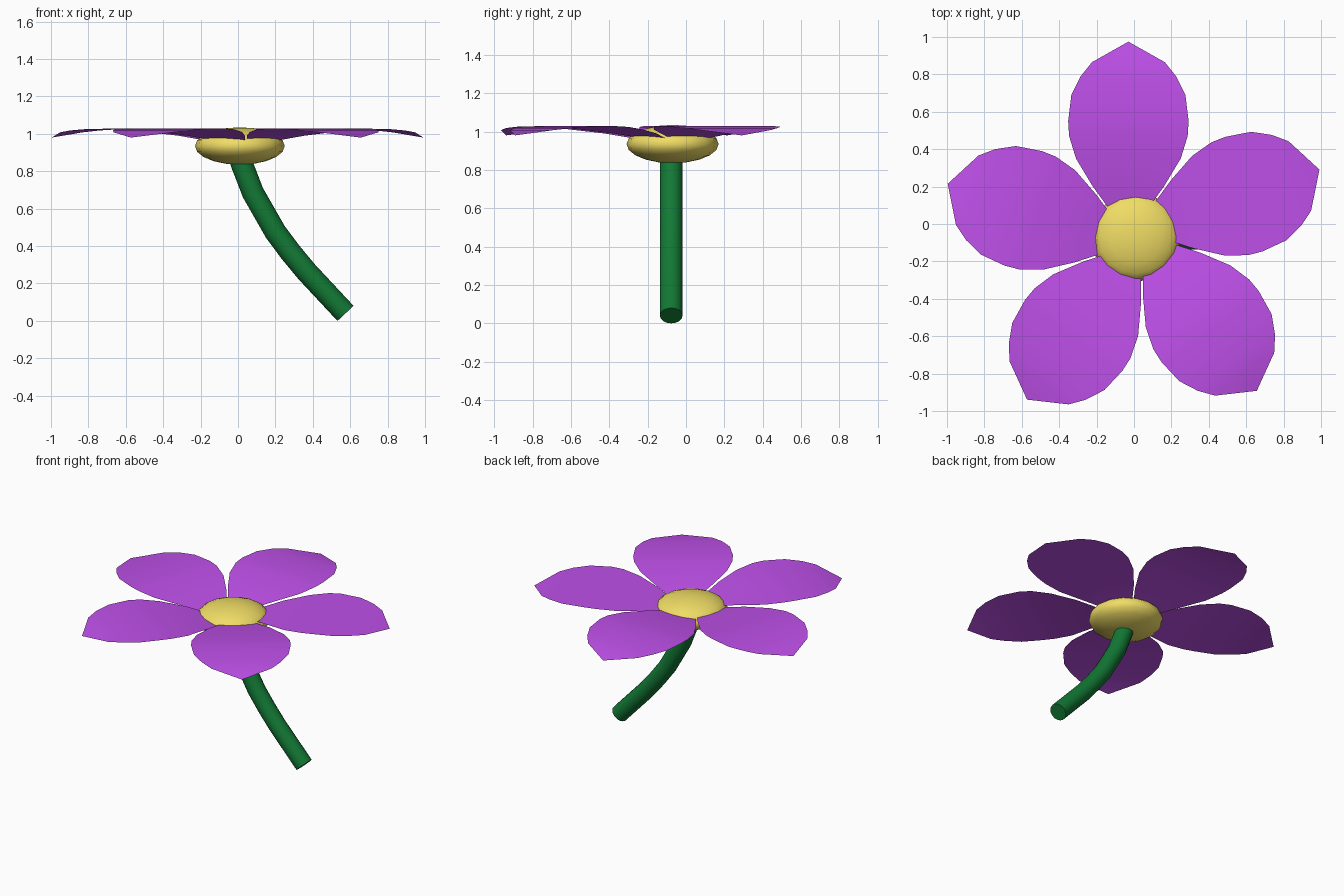
import bpy, bmesh, math
from mathutils import Vector, Matrix

if "Cube" in bpy.data.objects:
    bpy.data.objects.remove(bpy.data.objects["Cube"])

CENTRE = Vector((0.01, -0.07, 0))


def make_object(name, bm, colour):
    mesh = bpy.data.meshes.new(name)
    bm.to_mesh(mesh)
    bm.free()
    for p in mesh.polygons:
        p.use_smooth = True
    mat = bpy.data.materials.new(name + "_colour")
    mat.diffuse_color = colour
    mat.use_nodes = True
    mat.node_tree.nodes["Principled BSDF"].inputs["Base Color"].default_value = mat.diffuse_color
    mesh.materials.append(mat)
    ob = bpy.data.objects.new(name, mesh)
    bpy.context.collection.objects.link(ob)
    return ob


# Petals: (distance from centre, half width, height) rows, arched along the length
ROWS = [(0.06, 0.04, 0.945), (0.16, 0.11, 0.967), (0.27, 0.19, 0.99),
        (0.42, 0.28, 1.01), (0.54, 0.317, 1.024), (0.62, 0.322, 1.028),
        (0.76, 0.305, 1.025), (0.86, 0.255, 1.018), (0.935, 0.195, 1.008)]
TIP = (1.045, 0.98)
SIDE_SHIFT = 0.04
COLS = (-1, -0.5, 0, 0.5, 1)

for i in range(5):
    bm = bmesh.new()
    grid = [[bm.verts.new((u, SIDE_SHIFT + w * c, z)) for c in COLS]
            for u, w, z in ROWS]
    tip = bm.verts.new((TIP[0], SIDE_SHIFT, TIP[1]))
    for a, b in zip(grid, grid[1:]):
        for k in range(len(COLS) - 1):
            bm.faces.new((a[k], b[k], b[k + 1], a[k + 1]))
    for k in range(len(COLS) - 1):
        bm.faces.new((grid[-1][k], tip, grid[-1][k + 1]))
    turn = Matrix.Rotation(math.radians(90 + 72 * i), 4, 'Z')
    bm.transform(Matrix.Translation(CENTRE) @ turn)
    make_object(f"petal_{i + 1}", bm, (0.52, 0.08, 0.82, 1))

# Flower centre: flattened ball
bm = bmesh.new()
bmesh.ops.create_uvsphere(bm, u_segments=16, v_segments=10, radius=1)
bm.transform(Matrix.Translation(CENTRE + Vector((0, 0, 0.935)))
             @ Matrix.Diagonal((0.24, 0.24, 0.1, 1)))
make_object("flower_centre", bm, (0.87, 0.72, 0.13, 1))

# Stem: round tube swept along a gentle curve in the xz plane
PATH = [(-0.01, 0.93), (0.02, 0.84), (0.08, 0.685), (0.2, 0.475),
        (0.28, 0.368), (0.365, 0.265), (0.575, 0.04)]
bm = bmesh.new()
rings = []
for i, (x, z) in enumerate(PATH):
    x0, z0 = PATH[max(i - 1, 0)]
    x1, z1 = PATH[min(i + 1, len(PATH) - 1)]
    t = Vector((x1 - x0, 0, z1 - z0)).normalized()
    side = Vector((-t.z, 0, t.x))
    ring = []
    for k in range(16):
        a = math.tau * k / 16
        ring.append(bm.verts.new(Vector((x, -0.077, z)) + 0.059 * (
            side * math.cos(a) + Vector((0, 1, 0)) * math.sin(a))))
    rings.append(ring)
for a, b in zip(rings, rings[1:]):
    for k in range(16):
        n = (k + 1) % 16
        bm.faces.new((a[k], a[n], b[n], b[k]))
bm.faces.new(rings[0])
bm.faces.new(rings[-1])
bmesh.ops.recalc_face_normals(bm, faces=bm.faces)
stem = make_object("stem", bm, (0.006, 0.19, 0.035, 1))
bpy.context.view_layer.objects.active = stem
stem.select_set(True)
bpy.ops.object.shade_smooth_by_angle(angle=math.radians(40))
